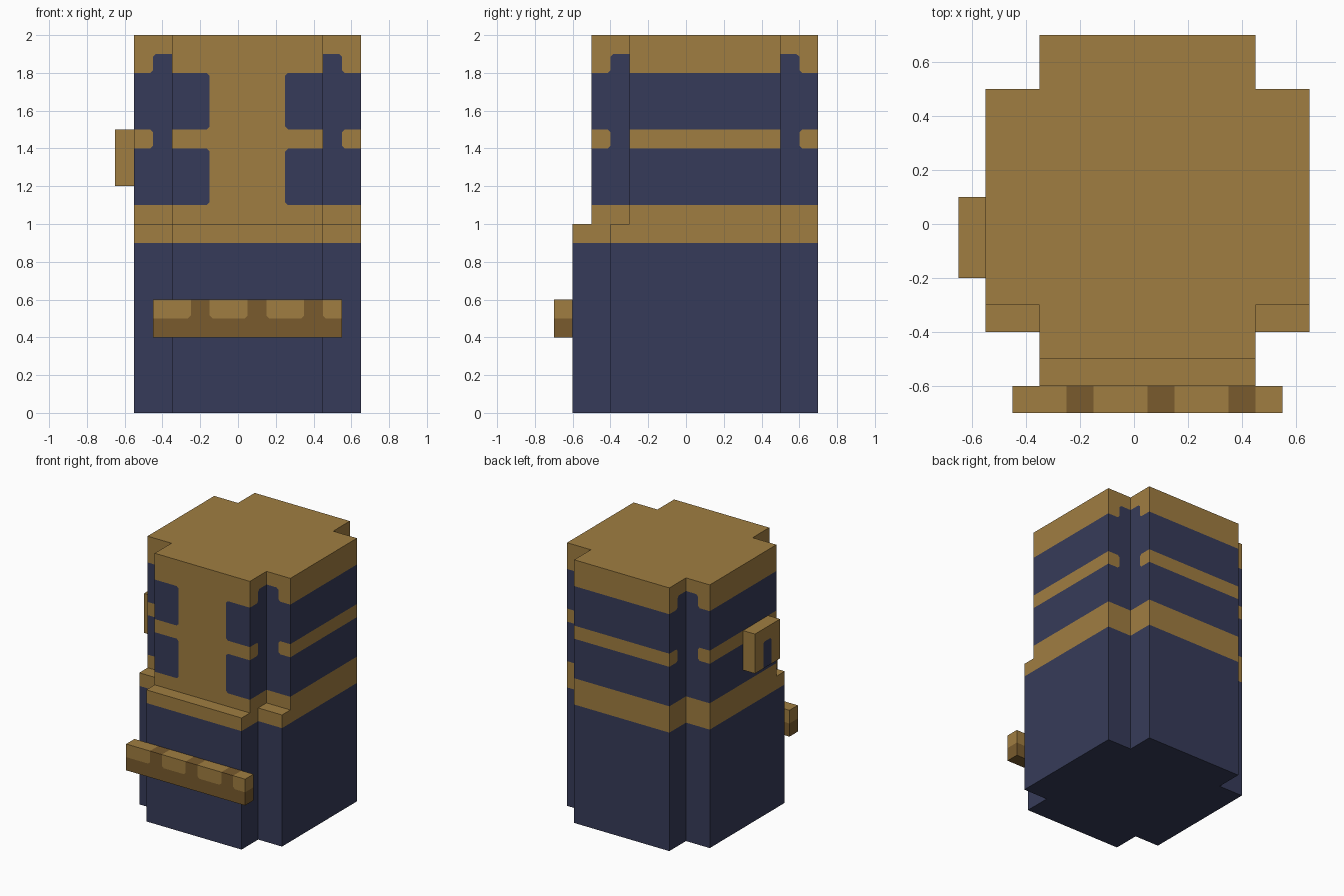
import bpy
import bmesh
from mathutils import Vector

cube = bpy.data.objects.get("Cube")
if cube:
    bpy.data.objects.remove(cube, do_unlink=True)


def make_material(name, rgb):
    mat = bpy.data.materials.new(name)
    mat.use_nodes = True
    mat.diffuse_color = (*rgb, 1)
    mat.node_tree.nodes["Principled BSDF"].inputs["Base Color"].default_value = (*rgb, 1)
    return mat


GOLD, NAVY, BROWN = range(3)
MATERIALS = [
    make_material("gold", (0.352, 0.207, 0.053)),
    make_material("navy", (0.037, 0.044, 0.100)),
    make_material("dark brown", (0.192, 0.105, 0.027)),
]


def prism(points, bottom, top):
    """Closed prism from a counter-clockwise outline."""
    bm = bmesh.new()
    face = bm.faces.new([bm.verts.new((x, y, bottom)) for x, y in points])
    up = bmesh.ops.extrude_face_region(bm, geom=[face], use_keep_orig=True)
    moved = [v for v in up["geom"] if isinstance(v, bmesh.types.BMVert)]
    bmesh.ops.translate(bm, vec=(0, 0, top - bottom), verts=moved)
    bmesh.ops.recalc_face_normals(bm, faces=bm.faces)
    return bm


def rectangle(x0, x1, y0, y1):
    return [(x0, y0), (x1, y0), (x1, y1), (x0, y1)]


def plus_outline(front):
    """Rectangle with square notches at all four corners."""
    l, r, b, n = -0.55, 0.65, 0.7, 0.2
    return [(l + n, front), (r - n, front), (r - n, front + n), (r, front + n),
            (r, b - n), (r - n, b - n), (r - n, b), (l + n, b),
            (l + n, b - n), (l, b - n), (l, front + n), (l + n, front + n)]


def cut(bm, axis, values):
    normal = Vector((0, 0, 0))
    normal[axis] = 1
    for value in values:
        bmesh.ops.bisect_plane(bm, geom=bm.verts[:] + bm.edges[:] + bm.faces[:],
                               plane_co=normal * value, plane_no=normal)


def clip_colour_corners(bm):
    """Chamfer the corners of colour patches that lie inside a flat face."""
    bm.normal_update()
    corners = []
    for v in bm.verts:
        faces = v.link_faces
        if len(faces) != 4 or any(f.normal.dot(faces[0].normal) < 0.99 for f in faces):
            continue
        colours = [f.material_index for f in faces]
        if sorted(colours.count(c) for c in set(colours)) == [1, 3]:
            corners.append(v)
    if not corners:
        return
    made = bmesh.ops.bevel(bm, geom=corners, offset=0.015, segments=1,
                           profile=0.5, affect='VERTICES')
    for f in made["faces"]:
        if len(f.verts) == 4 and f.calc_area() < 0.001:
            near = [g.material_index for e in f.edges for g in e.link_faces if g != f]
            f.material_index = max(set(near), key=near.count)


def finish(bm, name, rule):
    bm.normal_update()
    for f in bm.faces:
        f.material_index = rule(f.calc_center_median(), f.normal)
    clip_colour_corners(bm)
    bmesh.ops.dissolve_limit(bm, angle_limit=0.01, verts=bm.verts[:],
                             edges=bm.edges[:], delimit={'MATERIAL'})
    mesh = bpy.data.meshes.new(name)
    bm.to_mesh(mesh)
    bm.free()
    for mat in MATERIALS:
        mesh.materials.append(mat)
    obj = bpy.data.objects.new(name, mesh)
    bpy.context.collection.objects.link(obj)
    return obj


# Lower body: navy with a gold rim
lower = prism(plus_outline(-0.6), 0, 1)
cut(lower, 2, [0.9])
finish(lower, "lower_body", lambda c, n: GOLD if c.z > 0.9 else NAVY)


# Upper body: gold bands, navy inner corners and a gold front panel
def upper_rule(c, n):
    if n.z > 0.5 or c.z < 1.1 or c.z > 1.9:
        return GOLD
    in_notch_x = not -0.35 < c.x < 0.45
    if abs(n.y) > 0.5:
        inner_corner = in_notch_x and -0.45 < c.x < 0.55
    else:
        inner_corner = not -0.3 < c.y < 0.5 and -0.4 < c.y < 0.6
    if inner_corner:
        return NAVY
    if c.z > 1.8 or 1.4 < c.z < 1.5:
        return GOLD
    front_panel = n.y < -0.5 and -0.15 < c.x < 0.25
    return GOLD if front_panel else NAVY


upper = prism(plus_outline(-0.5), 1, 2)
bmesh.ops.delete(upper, geom=[f for f in upper.faces if f.normal.z < -0.5],
                 context='FACES')
cut(upper, 0, [-0.45, -0.15, 0.25, 0.55])
cut(upper, 1, [-0.4, 0.6])
cut(upper, 2, [1.1, 1.4, 1.5, 1.8, 1.9])
finish(upper, "upper_body", upper_rule)


# Front bar: brown with gold patches along the upper half
GAPS = [-0.2 + 0.3 * i for i in range(3)]


def bar_rule(c, n):
    in_gap = any(abs(c.x - g) < 0.05 for g in GAPS)
    return BROWN if c.z < 0.5 or in_gap else GOLD


bar = prism(rectangle(-0.45, 0.55, -0.7, -0.6), 0.4, 0.6)
cut(bar, 0, [g + s for g in GAPS for s in (-0.05, 0.05)])
cut(bar, 2, [0.5])
finish(bar, "front_bar", bar_rule)


# Side block: gold with a navy slot on its outer face
def block_rule(c, n):
    slot = n.x < -0.5 and -0.1 < c.y < 0 and c.z < 1.4
    return NAVY if slot else GOLD


block = prism(rectangle(-0.65, -0.55, -0.2, 0.1), 1.2, 1.5)
cut(block, 1, [-0.1, 0])
cut(block, 2, [1.4])
finish(block, "side_block", block_rule)
